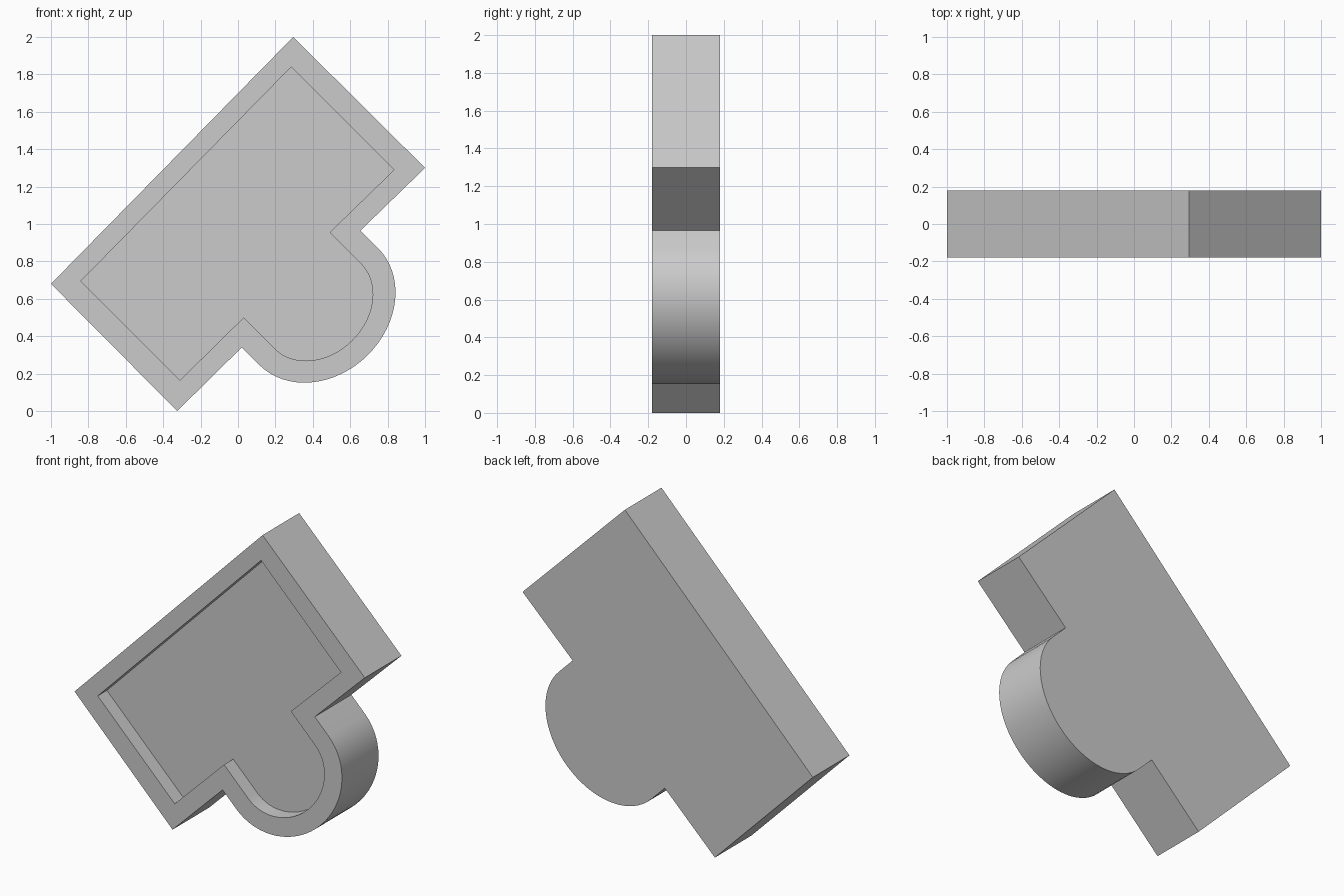
import bpy, bmesh, math
from mathutils import Vector

if "Cube" in bpy.data.objects:
    bpy.data.objects.remove(bpy.data.objects["Cube"], do_unlink=True)

HALF_DEPTH = 0.18
RECESS = 0.09
SEGMENTS = 32

# Single plain grey material
grey = bpy.data.materials.new("plain grey")
grey.use_nodes = True
colour = (0.6, 0.6, 0.6, 1)
grey.diffuse_color = colour
grey.node_tree.nodes["Principled BSDF"].inputs["Base Color"].default_value = colour


def outline(corners, neck_high, neck_low, straight, bulge):
    """Tilted rectangle with a rounded lobe on its lower right side (x, z)."""
    high, low = Vector(neck_high), Vector(neck_low)
    out = Vector((1, -1)).normalized()
    centre = (high + low) / 2 + out * straight
    side = (high - low) / 2
    lobe = []
    for i in range(SEGMENTS + 1):
        a = math.pi * i / SEGMENTS
        lobe.append(centre + side * math.cos(a) + out * bulge * math.sin(a))
    left, top, right, bottom = [Vector(c) for c in corners]
    return [left, top, right, high] + lobe + [low, bottom]


outer = outline([(-1, 0.68), (0.295, 2), (1, 1.3), (-0.325, 0)],
                (0.655, 0.965), (0.02, 0.34), 0.132, 0.37)
inner = outline([(-0.84, 0.695), (0.285, 1.84), (0.835, 1.29), (-0.31, 0.165)],
                (0.49, 0.955), (0.03, 0.5), 0.235, 0.26)

# Tray: back, outer wall, front rim, recess wall and recess floor
bm = bmesh.new()
levels = [(outer, HALF_DEPTH), (outer, -HALF_DEPTH),
          (inner, -HALF_DEPTH), (inner, RECESS - HALF_DEPTH)]
rings = [[bm.verts.new((p.x, y, p.y)) for p in pts] for pts, y in levels]
for a, b in zip(rings, rings[1:]):
    for i in range(len(a)):
        j = (i + 1) % len(a)
        bm.faces.new((a[i], a[j], b[j], b[i]))
bm.faces.new(rings[0])
bm.faces.new(rings[-1])
bmesh.ops.recalc_face_normals(bm, faces=bm.faces)

mesh = bpy.data.meshes.new("tray")
bm.to_mesh(mesh)
bm.free()
mesh.materials.append(grey)
tray = bpy.data.objects.new("tray", mesh)
bpy.context.collection.objects.link(tray)

# Smooth the lobe, keep the corners sharp
bpy.ops.object.select_all(action='DESELECT')
tray.select_set(True)
bpy.context.view_layer.objects.active = tray
bpy.ops.object.shade_smooth_by_angle(angle=math.radians(30))
